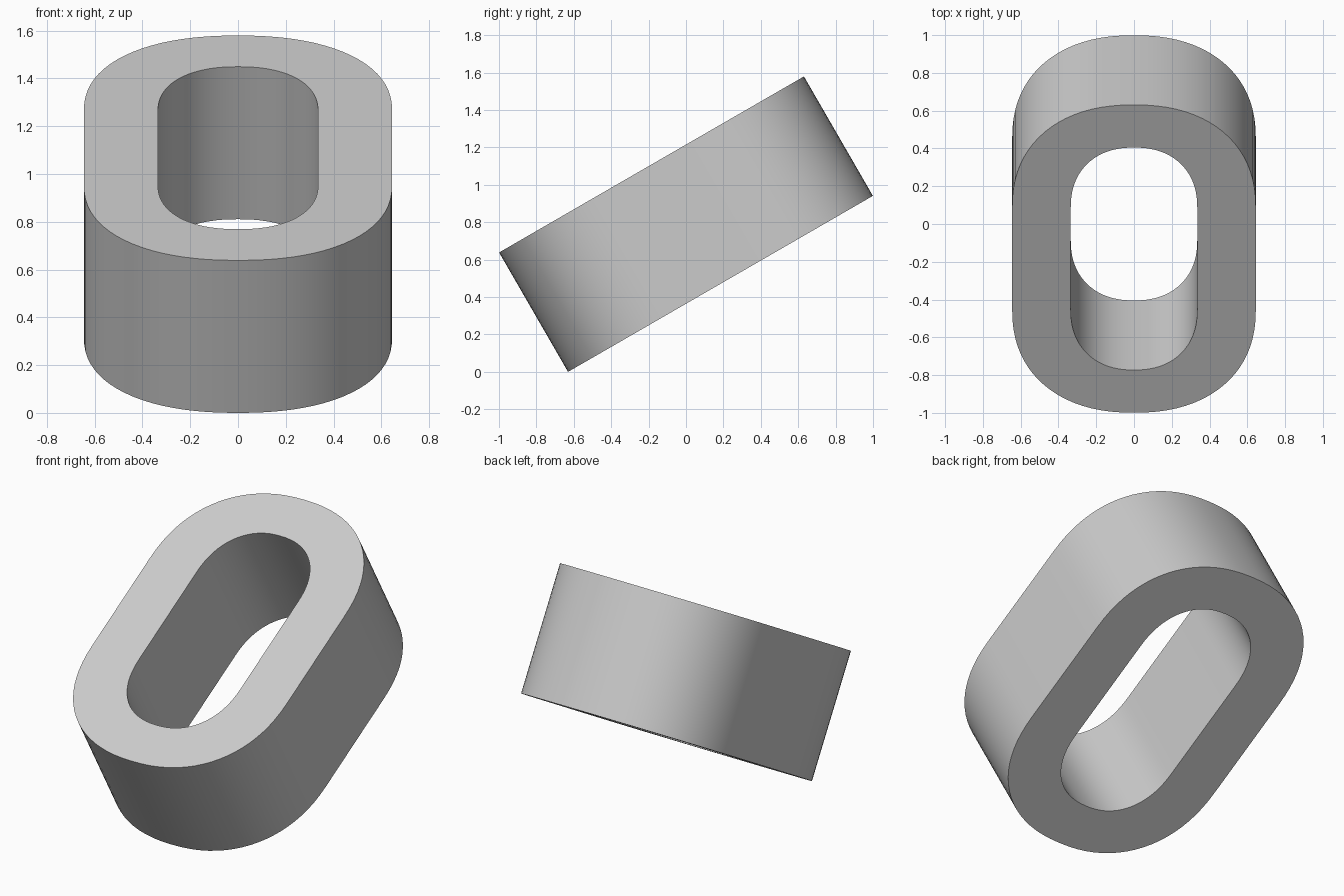
import bpy
import bmesh
from math import sin, cos, pi, radians

cube = bpy.data.objects.get("Cube")
if cube:
    bpy.data.objects.remove(cube, do_unlink=True)

THICKNESS = 0.737
STRAIGHT = 0.31      # half length of the straight sides
STEPS = 40           # segments in each rounded end
POWER = 2 / 2.25     # slightly squarer than a circle


def outline(half_width, half_length):
    """Closed oblong outline with straight sides and full rounded ends."""
    points = []
    for side in (1, -1):
        for i in range(STEPS + 1):
            a = pi * i / STEPS
            c, s = cos(a), max(sin(a), 0)
            x = half_width * abs(c) ** POWER * (1 if c > 0 else -1)
            y = STRAIGHT + (half_length - STRAIGHT) * s ** POWER
            points.append((side * x, side * y))
    return points


# Oblong ring: outer and inner outlines at both heights, joined by quads
bm = bmesh.new()
outer, inner = outline(0.645, 0.941), outline(0.335, 0.68)
h = THICKNESS / 2
loops = [[bm.verts.new((x, y, z)) for x, y in pts]
         for pts, z in ((outer, -h), (outer, h), (inner, h), (inner, -h))]
for k, lower in enumerate(loops):
    upper = loops[(k + 1) % len(loops)]
    for i in range(len(lower)):
        j = (i + 1) % len(lower)
        bm.faces.new((lower[i], lower[j], upper[j], upper[i]))
bmesh.ops.recalc_face_normals(bm, faces=bm.faces)

# Lean the ring back and stand it on the ground
mesh = bpy.data.meshes.new("oblong_ring")
bm.to_mesh(mesh)
bm.free()
ring = bpy.data.objects.new("oblong_ring", mesh)
bpy.context.collection.objects.link(ring)
ring.rotation_euler.x = radians(30)
ring.location.z = 0.941 * sin(radians(30)) + h * cos(radians(30))

# Plain grey
grey = bpy.data.materials.new("light_grey")
grey.use_nodes = True
colour = (0.6, 0.6, 0.6, 1)
grey.diffuse_color = colour
grey.node_tree.nodes["Principled BSDF"].inputs["Base Color"].default_value = colour
mesh.materials.append(grey)

# Smooth walls, sharp rims
bpy.ops.object.select_all(action='DESELECT')
ring.select_set(True)
bpy.context.view_layer.objects.active = ring
bpy.ops.object.shade_smooth_by_angle(angle=radians(30))
